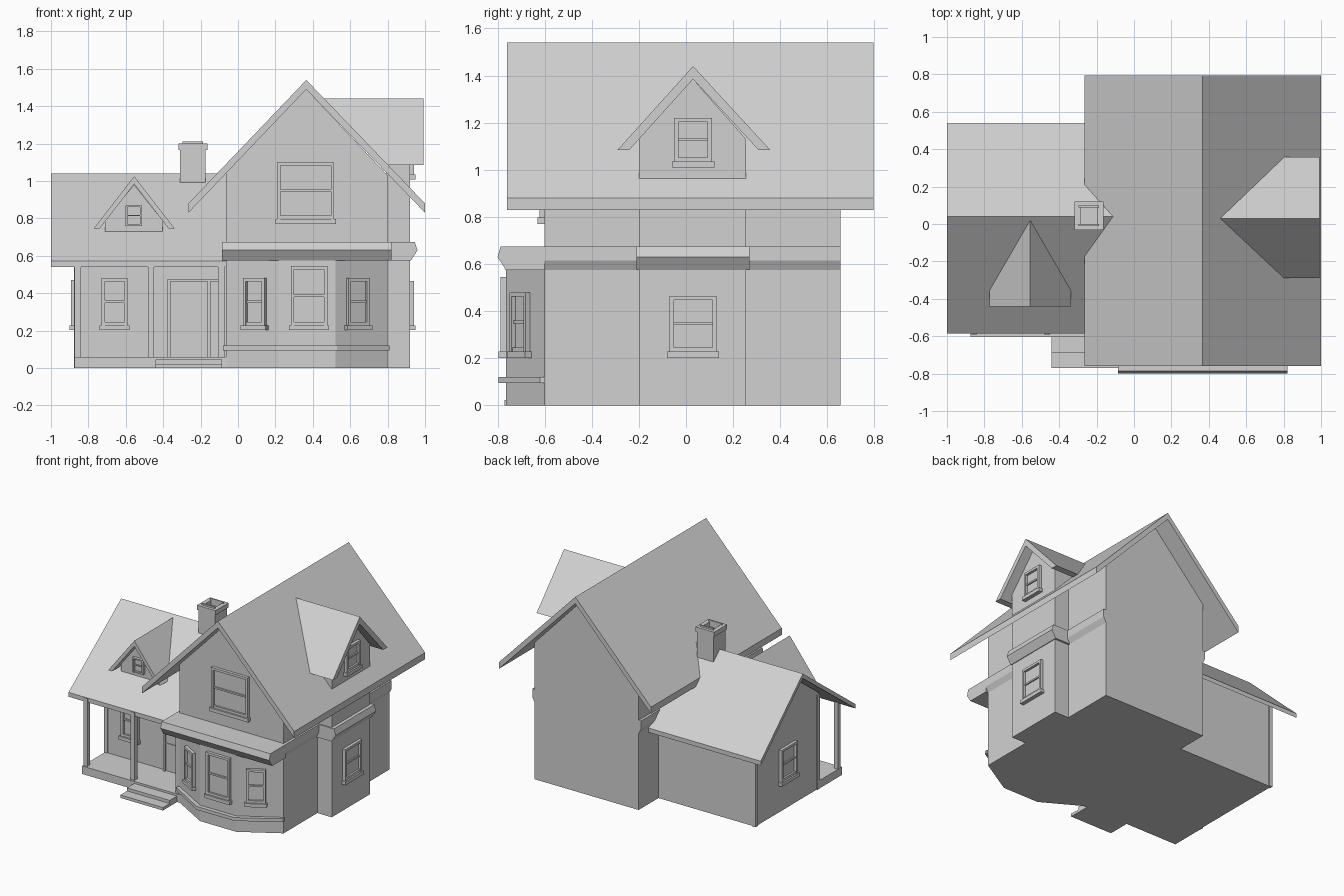
import bpy, bmesh, math
from mathutils import Matrix, Vector

mat = bpy.data.materials.new("plain grey")
mat.diffuse_color = (0.64, 0.64, 0.64, 1)


def finish(name, bm):
    bmesh.ops.recalc_face_normals(bm, faces=bm.faces)
    me = bpy.data.meshes.new(name)
    bm.to_mesh(me)
    bm.free()
    me.materials.append(mat)
    ob = bpy.data.objects.new(name, me)
    bpy.context.collection.objects.link(ob)
    return ob


def prism(name, pts, axis, a, b):
    """Extrude a 2D profile along an axis; an end may be a function of the profile point."""
    def place(p, e):
        t = e(*p) if callable(e) else e
        return {"x": (t, *p), "y": (p[0], t, p[1]), "z": (*p, t)}[axis]
    bm = bmesh.new()
    lo = [bm.verts.new(place(p, a)) for p in pts]
    hi = [bm.verts.new(place(p, b)) for p in pts]
    bm.faces.new(lo)
    bm.faces.new(hi[::-1])
    for i in range(len(pts)):
        j = (i + 1) % len(pts)
        bm.faces.new((lo[i], lo[j], hi[j], hi[i]))
    return finish(name, bm)


def boxes(name, items, matrix=Matrix()):
    """One object made of boxes given as (x0, x1, y0, y1, z0, z1)."""
    bm = bmesh.new()
    for x0, x1, y0, y1, z0, z1 in items:
        m = Matrix.Translation(((x0 + x1) / 2, (y0 + y1) / 2, (z0 + z1) / 2))
        m = matrix @ m @ Matrix.Diagonal((x1 - x0, y1 - y0, z1 - z0, 1))
        bmesh.ops.create_cube(bm, size=1, matrix=m)
    return finish(name, bm)


def window(name, x, y, z0, z1, w, turn=0, f=0.018, sill=True):
    """Sash window on a wall; turn 0 faces the front."""
    h, mid = w / 2, (z0 + z1) / 2
    items = [(-h, -h + f, -.022, .005, z0, z1), (h - f, h, -.022, .005, z0, z1),
             (-h, h, -.022, .005, z1 - f, z1), (-h, h, -.018, .005, z0, z0 + f),
             (-h, h, -.014, .005, mid - f / 3, mid + f / 3),
             (-h, h, -.004, .004, z0, z1)]
    if sill:
        items.append((-h - .01, h + .01, -.03, .005, z0 - .026, z0))
    m = Matrix.Translation((x, y, 0)) @ Matrix.Rotation(math.radians(turn), 4, "Z")
    return boxes(name, items, m)


# Roof surfaces, used to end the dormers on the slopes
def main_slope(y, z):
    return 0.365 + (1.54 - z) / 1.045 - 0.01


def wing_slope(x, z):
    return 0.04 - (1.04 - z) / 0.75 + 0.01


# Main house
prism("main_walls", [(-.065, 0), (.80, 0), (.80, 1.03), (.365, 1.49), (-.065, 1.04)],
      "y", -.6, .655)
prism("main_roof", [(-.265, .88), (.365, 1.54), (1, .88), (1, .83), (.365, 1.49), (-.265, .83)],
      "y", -.76, .795)
prism("side_band", [(-.065, .575), (-.085, .615), (-.085, .675), (.82, .675), (.82, .615),
                    (.80, .575)], "y", -.6, .655)

# Front bay with canopy and ledge
prism("front_bay", [(-.065, -.6), (.22, -.765), (.52, -.765), (.80, -.6)], "z", 0, .58)
prism("bay_ledge", [(-.08, -.6), (-.08, -.62), (.212, -.795), (.528, -.795), (.81, -.62),
                    (.81, -.6)], "z", .095, .12)
prism("bay_canopy", [(-.6, .675), (-.787, .675), (-.80, .63), (-.765, .575), (-.6, .575)],
      "x", -.085, .82)

# Right side bump rising into the large dormer
prism("side_bay", [(-.2, 0), (.255, 0), (.255, 1.13), (.03, 1.385), (-.2, 1.13)], "x", .79, .92)
prism("side_dormer_walls", [(-.2, .957), (.255, .957), (.255, 1.13), (.03, 1.385), (-.2, 1.13)],
      "x", main_slope, .92)
prism("side_dormer_roof", [(-.29, 1.085), (.03, 1.44), (.357, 1.085), (.307, 1.085),
                           (.03, 1.385), (-.24, 1.085)], "x", main_slope, .993)
prism("side_bay_band", [(.8, .675), (.945, .675), (.96, .63), (.925, .575), (.8, .575)],
      "y", -.21, .27)

# Wing with gable roof reaching over the porch
prism("wing_walls", [(-.33, 0), (.42, 0), (.42, .645), (.04, 1.0), (-.33, .725)],
      "x", -.87, -.06)
prism("wing_roof", [(-.585, .573), (.04, 1.04), (.54, .573), (.54, .54), (.04, 1.005),
                    (-.585, .54)], "x", -1, -.06)
boxes("wing_corner_boards", [(-.878, -.85, .40, .427, 0, .63), (-.878, -.85, -.337, -.31, 0, .71)])
boxes("wing_wall_trim", [(-.87, -.065, -.338, -.325, .48, .50)])

# Small front dormer
prism("front_dormer_walls", [(-.71, .72), (-.405, .72), (-.405, .79), (-.555, .98), (-.71, .79)],
      "y", -.375, wing_slope)
prism("front_dormer_roof", [(-.772, .745), (-.555, 1.025), (-.338, .745), (-.37, .745),
                            (-.555, .983), (-.74, .745)], "y", -.44, wing_slope)

# Porch
boxes("porch_floor", [(-.875, -.06, -.603, -.32, 0, .06)])
boxes("porch_columns", [(x - .017, x + .017, -.59, -.556, .06, .57) for x in (-.857, -.465, -.09)])
boxes("porch_steps", [(-.44, -.085, -.77, -.6, 0, .022), (-.44, -.085, -.69, -.6, 0, .045)])

# Front door with glazing bars and a side light
boxes("front_door", [(-.378, -.362, -.352, -.325, .06, .475), (-.162, -.146, -.352, -.325, .06, .475),
                     (-.378, -.085, -.352, -.325, .462, .475), (-.1, -.085, -.352, -.325, .06, .475),
                     (-.365, -.155, -.336, -.325, .06, .465), (-.27, -.262, -.342, -.325, .06, .465),
                     (-.365, -.155, -.342, -.325, .262, .27)])

# Chimney with an open cap
cx, cy = -.241, .044
prism("chimney_shaft", [(cx - .068, cy - .07), (cx + .068, cy - .07), (cx + .068, cy + .07),
                        (cx - .068, cy + .07)], "z", .86, 1.165)
boxes("chimney_cap", [(cx - .077, cx + .077, cy + s * .061 - .016, cy + s * .061 + .016, 1.165, 1.2)
                      for s in (-1, 1)] +
      [(cx + s * .061 - .016, cx + s * .061 + .016, cy - .046, cy + .046, 1.165, 1.2)
       for s in (-1, 1)] +
      [(cx - .055, cx + .055, cy + s * .05 - .005, cy + s * .05 + .005, 1.19, 1.212) for s in (-1, 1)])

# Windows
window("gable_window", .362, -.6, .797, 1.10, .305)
window("bay_window_centre", .38, -.765, .228, .545, .195)
window("bay_window_left", .095, -.693, .228, .48, .135, -30)
window("bay_window_right", .637, -.696, .228, .48, .135, 30)
window("porch_window", -.66, -.33, .228, .48, .14)
window("wing_end_window", -.87, .04, .228, .47, .19, -90)
window("side_bay_window", .92, .03, .228, .465, .2, 90)
window("side_dormer_window", .92, .03, 1.035, 1.22, .16, 90)
window("front_dormer_window", -.557, -.375, .76, .87, .088, 0, .01, False)
